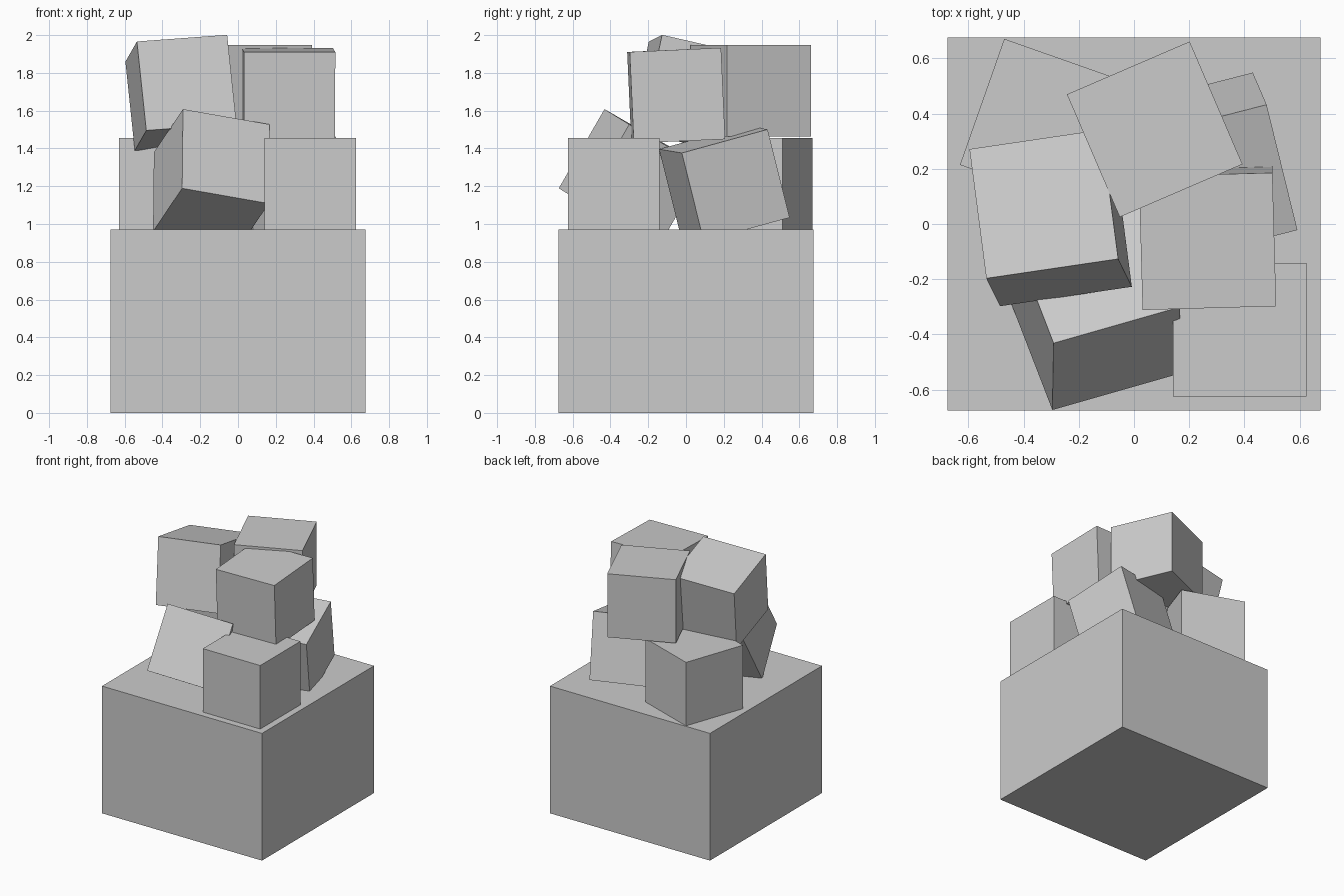
import bpy
from math import radians
from mathutils import Matrix, Vector, Euler

if "Cube" in bpy.data.objects:
    bpy.data.objects.remove(bpy.data.objects["Cube"])

S = 0.484  # edge of every small cube


def cube(name, centre, size, rot=None):
    bpy.ops.mesh.primitive_cube_add(size=1)
    ob = bpy.context.object
    ob.name = name
    m = (rot or Matrix.Identity(3)).to_4x4()
    ob.matrix_world = Matrix.Translation(centre) @ m @ Matrix.Diagonal((*size, 1))
    return ob


def turned(x=0, y=0, z=0):
    return Euler((radians(x), radians(y), radians(z))).to_matrix()


def axes(right, up):
    """Rotation from a cube's right edge and its rough up edge."""
    ex = Vector(right).normalized()
    ey = Vector(up).cross(ex).normalized()
    return Matrix((ex, ey, ex.cross(ey))).transposed()


# Large block underneath
cube("base_block", (0, 0, 0.485), (1.35, 1.35, 0.97))

# Pile of equal cubes: name, centre, rotation
pile = [
    # lower layer
    ("lower_front_right_cube", (0.383, -0.383, 1.213), turned()),
    ("lower_back_left_cube", (-0.322, 0.362, 1.213), turned(z=-19.4)),
    ("lower_front_left_cube", (-0.141, -0.288, 1.244),
     axes((0.455, 0.13, -0.08), (0.005, 0.24, 0.415))),
    ("lower_back_right_cube", (0.277, 0.203, 1.215),
     axes((0.466, 0.12, -0.02), (0.05, -0.117, 0.47))),
    # upper layer
    ("upper_back_cube", (0.075, 0.343, 1.706), turned(z=23.3)),
    ("upper_right_cube", (0.266, -0.052, 1.68), turned(x=2.6, z=1.6)),
    ("upper_left_cube", (-0.302, 0.022, 1.695),
     axes((0.475, 0.07, 0.035), (-0.055, 0.1, 0.47))),
]
for name, centre, rot in pile:
    cube(name, centre, (S, S, S), rot)
